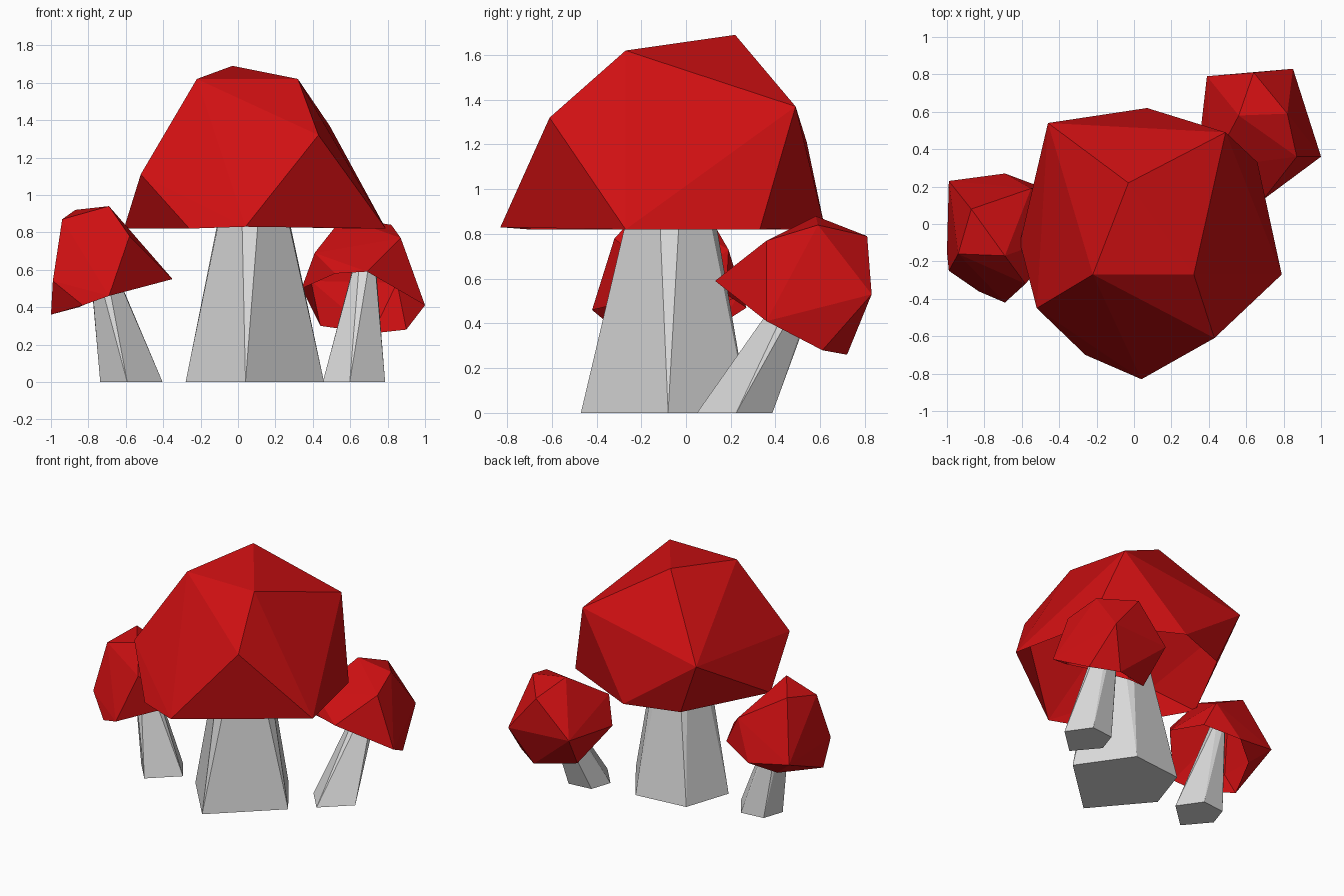
import bpy
import bmesh
from mathutils import Vector

# Remove the default object
default = bpy.data.objects.get("Cube")
if default:
    bpy.data.objects.remove(default, do_unlink=True)


def make_material(name, colour):
    material = bpy.data.materials.new(name)
    material.use_nodes = True
    material.diffuse_color = (*colour, 1)
    shader = next(n for n in material.node_tree.nodes if n.type == "BSDF_PRINCIPLED")
    shader.inputs["Base Color"].default_value = (*colour, 1)
    shader.inputs["Roughness"].default_value = 0.9
    return material


RED = make_material("cap red", (0.62, 0.005, 0.006))
GREY = make_material("stem pale grey", (0.7, 0.7, 0.7))


def faceted_shell(name, points, material, rim_points=()):
    """Flat-faced hull through the points, left open across the rim."""
    bm = bmesh.new()
    for point in points:
        bm.verts.new(point)
    rim = {bm.verts.new(point) for point in rim_points}
    result = bmesh.ops.convex_hull(bm, input=list(bm.verts))
    unused = {g for g in result["geom_interior"] + result["geom_unused"]
              if isinstance(g, bmesh.types.BMVert)}
    bmesh.ops.delete(bm, geom=list(unused), context="VERTS")
    rim -= unused
    bmesh.ops.recalc_face_normals(bm, faces=list(bm.faces))
    bm.normal_update()
    underside = [f for f in bm.faces if f.normal.z < -0.4 and all(v in rim for v in f.verts)]
    if underside:
        bmesh.ops.delete(bm, geom=underside, context="FACES")
    mesh = bpy.data.meshes.new(name)
    bm.to_mesh(mesh)
    bm.free()
    mesh.materials.append(material)
    obj = bpy.data.objects.new(name, mesh)
    bpy.context.collection.objects.link(obj)
    return obj


# Shared stem outline: wide five-sided foot, small five-sided tip turned half a step
FOOT = [(-.05, -.38), (.37, .01), (.12, .37), (-.26, .33), (-.37, .0)]
TIP = [(-.07, -.07), (.07, -.08), (.08, .06), (-.02, .1), (-.08, .04)]


def stem(name, foot_centre, tip_centre, scale):
    points = []
    for outline, centre in ((FOOT, foot_centre), (TIP, tip_centre)):
        for x, y in outline:
            points.append(Vector(centre) + Vector((x, y, 0)) * scale)
    return faceted_shell(name, points, GREY)


# Large middle mushroom
stem("large_stem", (.09, -.09, 0), (.08, -.06, 1.4), 1)
faceted_shell(
    "large_cap",
    [(-.03, .22, 1.69), (-.22, -.27, 1.62), (.32, -.27, 1.62), (.49, .49, 1.37),
     (-.46, .54, 1.21), (-.52, -.45, 1.11), (.43, -.61, 1.32)],
    RED,
    [(.04, -.83, .83), (.79, -.27, .82), (.66, .33, .82), (.07, .62, .83),
     (-.3, .49, .82), (-.61, -.1, .82), (-.26, -.7, .82)])

# Small mushroom leaning to the right side
stem("right_stem", (-.57, -.06, 0), (-.77, -.04, .78), .45)
faceted_shell(
    "right_cap",
    [(-.87, .08, .92), (-.94, -.16, .87), (-.69, -.17, .94), (-.58, -.32, .78),
     (-.55, .19, .73), (-.99, .23, .52), (-.99, -.25, .54)],
    RED,
    [(-.69, -.42, .46), (-.83, -.36, .41), (-1, -.15, .36), (-.85, .16, .4),
     (-.69, .27, .47), (-.45, .18, .53), (-.35, -.05, .55)])

# Small mushroom leaning backwards on the left side
stem("left_stem", (.62, .22, 0), (.69, .62, .76), .45)
faceted_shell(
    "left_cap",
    [(.56, .58, .88), (.82, .59, .84), (.87, .36, .77), (.64, .81, .79),
     (.85, .83, .53), (.39, .79, .54), (.41, .3, .69)],
    RED,
    [(1, .36, .41), (.69, .13, .59), (.52, .2, .58), (.34, .36, .5),
     (.44, .62, .3), (.72, .72, .26), (.9, .61, .28)])
